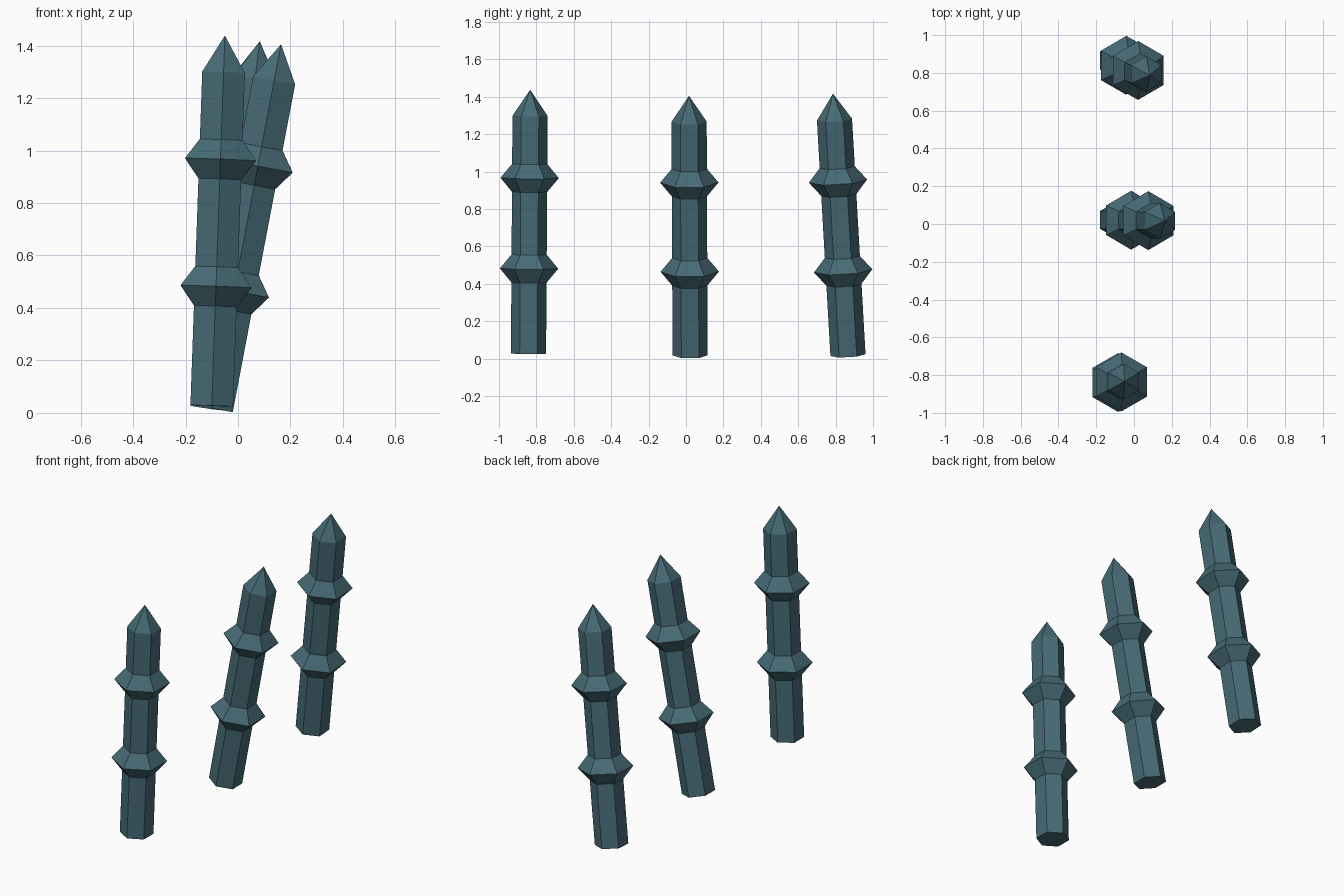
import bpy, bmesh, math
from mathutils import Vector

if "Cube" in bpy.data.objects:
    bpy.data.objects.remove(bpy.data.objects["Cube"])

# single slate-teal colour
teal = bpy.data.materials.new("slate_teal")
teal.diffuse_color = (0.062, 0.145, 0.18, 1)
teal.use_nodes = True
teal.node_tree.nodes["Principled BSDF"].inputs["Base Color"].default_value = teal.diffuse_color

# (radius, height along the post): shaft, two bulging collars, pointed top
PROFILE = [(0.094, 0.0), (0.094, 0.38), (0.156, 0.455), (0.094, 0.53),
           (0.094, 0.865), (0.156, 0.94), (0.094, 1.015), (0.094, 1.272)]
TIP = 1.412
SIDES = 6


def make_post(name, base, top):
    bm = bmesh.new()
    rings = []
    for r, h in PROFILE:
        rings.append([bm.verts.new((r * math.cos(a), r * math.sin(a), h))
                      for a in (math.radians(90) + i * math.tau / SIDES
                                for i in range(SIDES))])
    # side walls
    for lo, hi in zip(rings, rings[1:]):
        for i in range(SIDES):
            j = (i + 1) % SIDES
            bm.faces.new((lo[i], lo[j], hi[j], hi[i]))
    # flat base and pointed tip
    bm.faces.new(rings[0][::-1])
    tip = bm.verts.new((0, 0, TIP))
    for i in range(SIDES):
        bm.faces.new((rings[-1][i], rings[-1][(i + 1) % SIDES], tip))
    mesh = bpy.data.meshes.new(name)
    bm.to_mesh(mesh)
    bm.free()
    mesh.materials.append(teal)
    # lean the post from its base towards its tip
    obj = bpy.data.objects.new(name, mesh)
    lean = Vector(top) - Vector(base)
    obj.rotation_mode = 'QUATERNION'
    obj.rotation_quaternion = Vector((0, 0, 1)).rotation_difference(lean)
    obj.location = base
    bpy.context.collection.objects.link(obj)


# three leaning posts in a row
make_post("front_post", (-0.10, -0.842, 0.027), (-0.05, -0.833, 1.438))
make_post("middle_post", (-0.10, 0.022, 0.018), (0.164, 0.016, 1.405))
make_post("back_post", (-0.10, 0.866, 0.019), (0.083, 0.786, 1.416))
